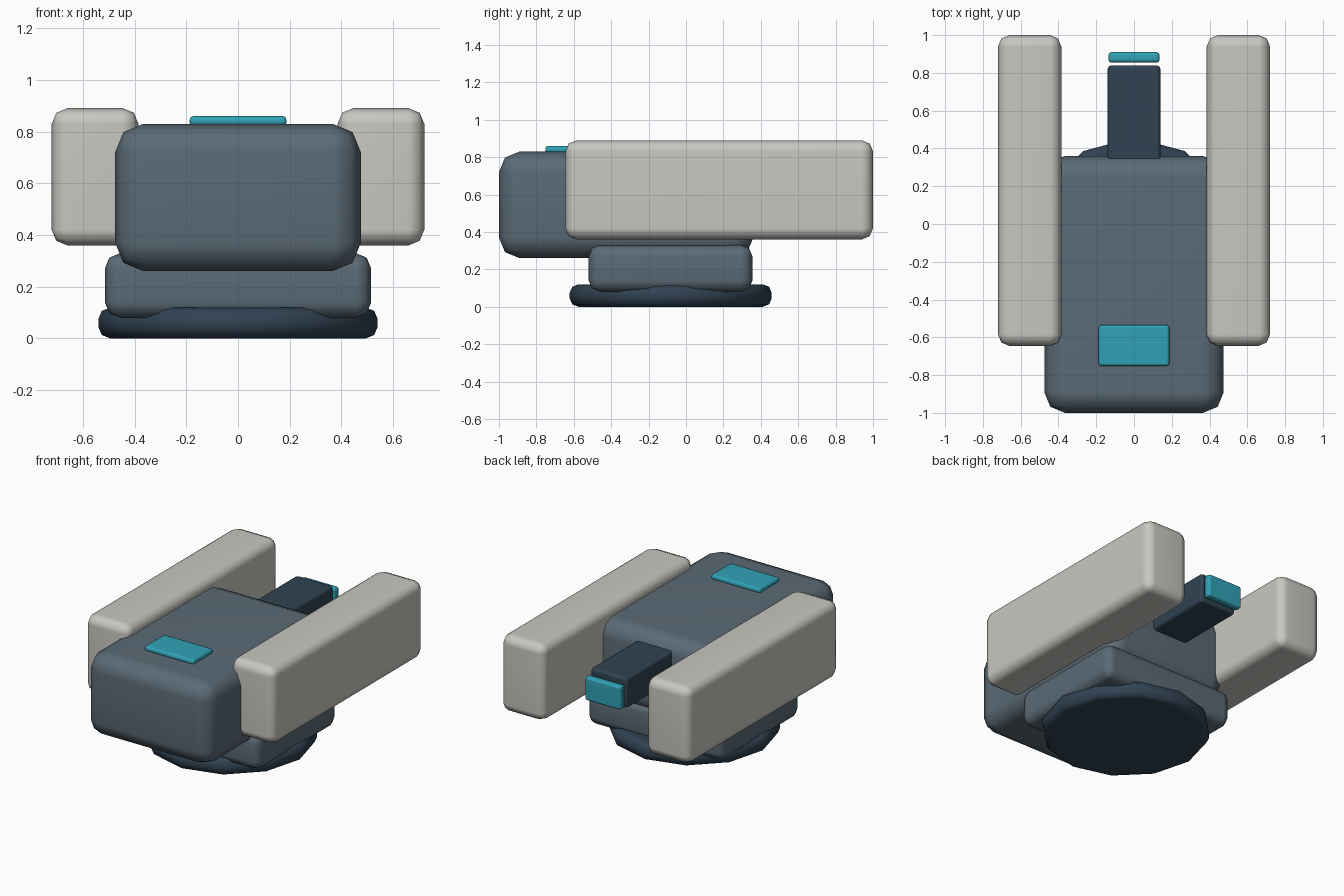
import bpy
import bmesh
from math import radians

if "Cube" in bpy.data.objects:
    bpy.data.objects.remove(bpy.data.objects["Cube"])


def material(name, color):
    m = bpy.data.materials.new(name)
    m.diffuse_color = (*color, 1.0)
    m.use_nodes = True
    m.node_tree.nodes["Principled BSDF"].inputs["Base Color"].default_value = m.diffuse_color
    return m


SLATE = material("slate", (0.105, 0.145, 0.18))
DARK = material("dark_navy", (0.03, 0.055, 0.085))
PALE = material("pale_grey", (0.58, 0.57, 0.53))
TEAL = material("teal", (0.03, 0.36, 0.47))


def finish(name, bm, mat, bevel):
    """Turn a bmesh into an object with rounded edges and smooth shading."""
    mesh = bpy.data.meshes.new(name)
    bm.to_mesh(mesh)
    bm.free()
    ob = bpy.data.objects.new(name, mesh)
    bpy.context.collection.objects.link(ob)
    mesh.materials.append(mat)
    mod = ob.modifiers.new("rounded_edges", 'BEVEL')
    mod.width = bevel
    mod.segments = 2
    mod.limit_method = 'ANGLE'
    mod.angle_limit = radians(40)
    for p in mesh.polygons:
        p.use_smooth = True
    mod_n = ob.modifiers.new("even_shading", 'WEIGHTED_NORMAL')
    mod_n.keep_sharp = True
    return ob


def box(name, x, y, z, mat, bevel):
    """Rounded box from (min, max) ranges."""
    bm = bmesh.new()
    bmesh.ops.create_cube(bm, size=1)
    for v in bm.verts:
        for i, (lo, hi) in enumerate((x, y, z)):
            v.co[i] = hi if v.co[i] > 0 else lo
    return finish(name, bm, mat, bevel)


# swivel base: low twelve-sided disc
bm = bmesh.new()
bmesh.ops.create_cone(bm, cap_ends=True, segments=12,
                      radius1=0.54, radius2=0.54, depth=0.12)
bmesh.ops.translate(bm, verts=bm.verts, vec=(0, -0.082, 0.06))
finish("swivel_base", bm, DARK, 0.045)

# lower and upper housing
box("lower_housing", (-0.515, 0.515), (-0.52, 0.355), (0.08, 0.33), SLATE, 0.06)
box("upper_housing", (-0.475, 0.475), (-1.0, 0.36), (0.26, 0.83), SLATE, 0.11)

# side pods, mirrored
for side, label in ((1, "right"), (-1, "left")):
    xs = sorted((side * 0.385, side * 0.72))
    box(label + "_pod", xs, (-0.645, 1.0), (0.36, 0.89), PALE, 0.06)

# central barrel and its glowing tip
box("centre_barrel", (-0.14, 0.14), (0.24, 0.84), (0.545, 0.755), DARK, 0.02)
box("barrel_tip", (-0.135, 0.135), (0.855, 0.91), (0.56, 0.72), TEAL, 0.015)

# raised panel on the roof
box("roof_panel", (-0.187, 0.187), (-0.752, -0.535), (0.82, 0.86), TEAL, 0.015)
